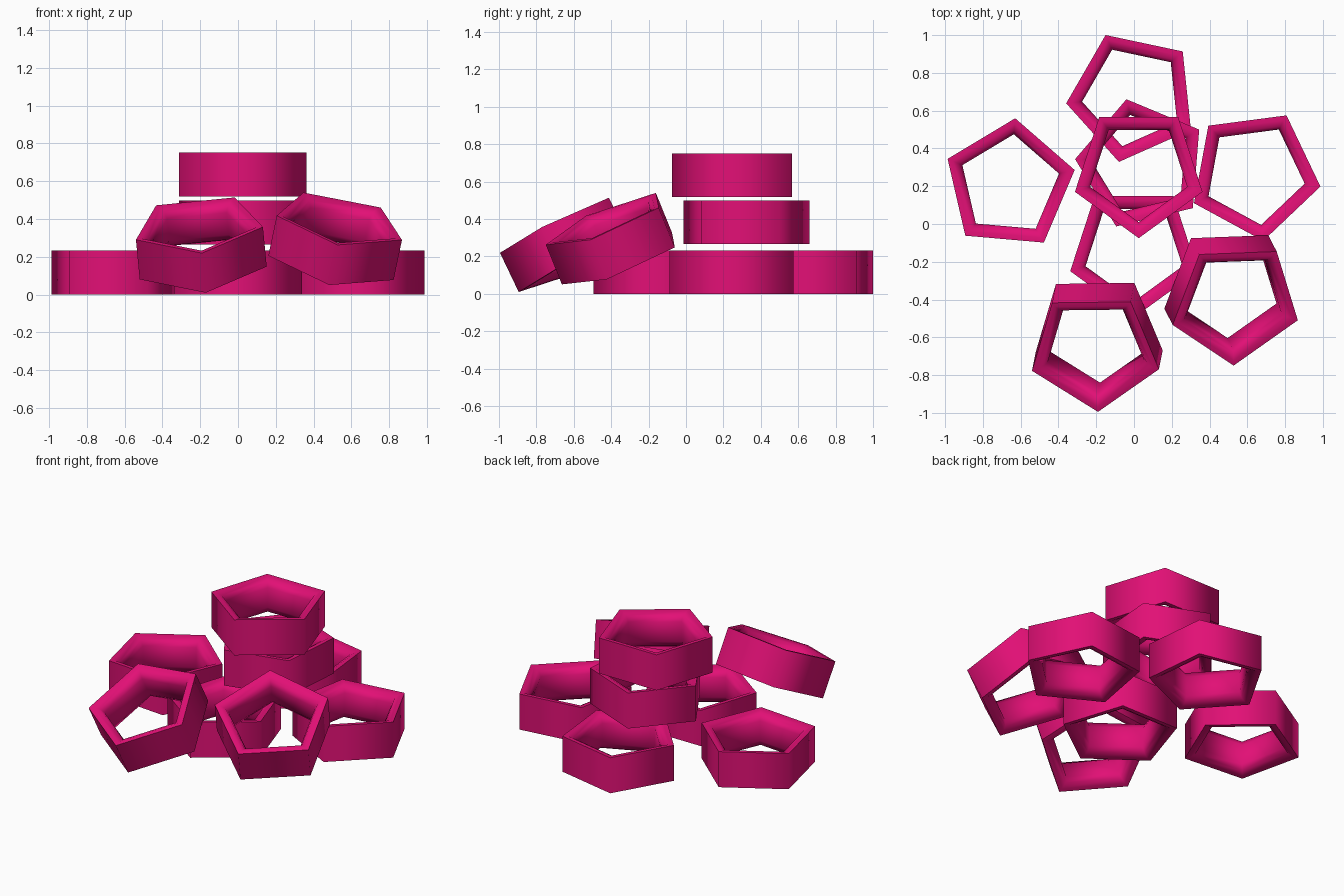
import bpy
import bmesh
from math import cos, sin, radians, tau
from mathutils import Vector, Matrix

cube = bpy.data.objects.get("Cube")
if cube:
    bpy.data.objects.remove(cube, do_unlink=True)

SIDES = 5
HALF = 0.1165  # half of a ring's height

pink = bpy.data.materials.new("deep pink")
pink.use_nodes = True
pink.diffuse_color = (0.76, 0.005, 0.18, 1)
pink.node_tree.nodes["Principled BSDF"].inputs["Base Color"].default_value = pink.diffuse_color

# Ring section (corner radius, height): flat outside, rounded inner lips
upper = [(0.355, HALF), (0.325, HALF), (0.29, 0.1), (0.27, 0.065)]
section = upper + [(r, -z) for r, z in reversed(upper)]


def ring_mesh():
    """Sweep the section round a pentagon with one corner towards the front."""
    bm = bmesh.new()
    loops = []
    for i in range(SIDES):
        a = tau * i / SIDES - tau / 4
        loops.append([bm.verts.new((r * cos(a), r * sin(a), z)) for r, z in section])
    n = len(section)
    for i in range(SIDES):
        here, there = loops[i], loops[(i + 1) % SIDES]
        for j in range(n):
            k = (j + 1) % n
            bm.faces.new((here[j], here[k], there[k], there[j]))
    bmesh.ops.recalc_face_normals(bm, faces=bm.faces)
    mesh = bpy.data.meshes.new("pentagon_ring")
    bm.to_mesh(mesh)
    bm.free()
    mesh.materials.append(pink)
    mesh.shade_smooth()
    mesh.set_sharp_from_angle(angle=radians(80))
    return mesh


def place(name, centre, turn=0, axis=(0, 0, 1)):
    """Turn the ring about its own axis, lean the axis, then move it."""
    lean = Vector((0, 0, 1)).rotation_difference(Vector(axis)).to_matrix().to_4x4()
    ob = bpy.data.objects.new(name, mesh)
    ob.matrix_world = Matrix.Translation(centre) @ lean @ Matrix.Rotation(radians(turn), 4, "Z")
    bpy.context.collection.objects.link(ob)


mesh = ring_mesh()

# Rings lying on the ground
place("centre_ring", (0, -0.14, HALF))
place("right_ring", (-0.66, 0.206, HALF), 31)
place("left_ring", (0.638, 0.263, HALF), 7.5)
place("back_ring", (-0.006, 0.676, HALF), -12)

# Stacked rings
place("middle_stack_ring", (0.042, 0.315, 0.382), -22.6)
place("top_stack_ring", (0.025, 0.28, 0.635))

# Leaning front rings
place("front_right_leaning_ring", (-0.2, -0.624, 0.266), 2, (-0.085, -0.43, 0.9))
place("front_left_leaning_ring", (0.518, -0.377, 0.288), 0, (0.19, -0.37, 0.91))
